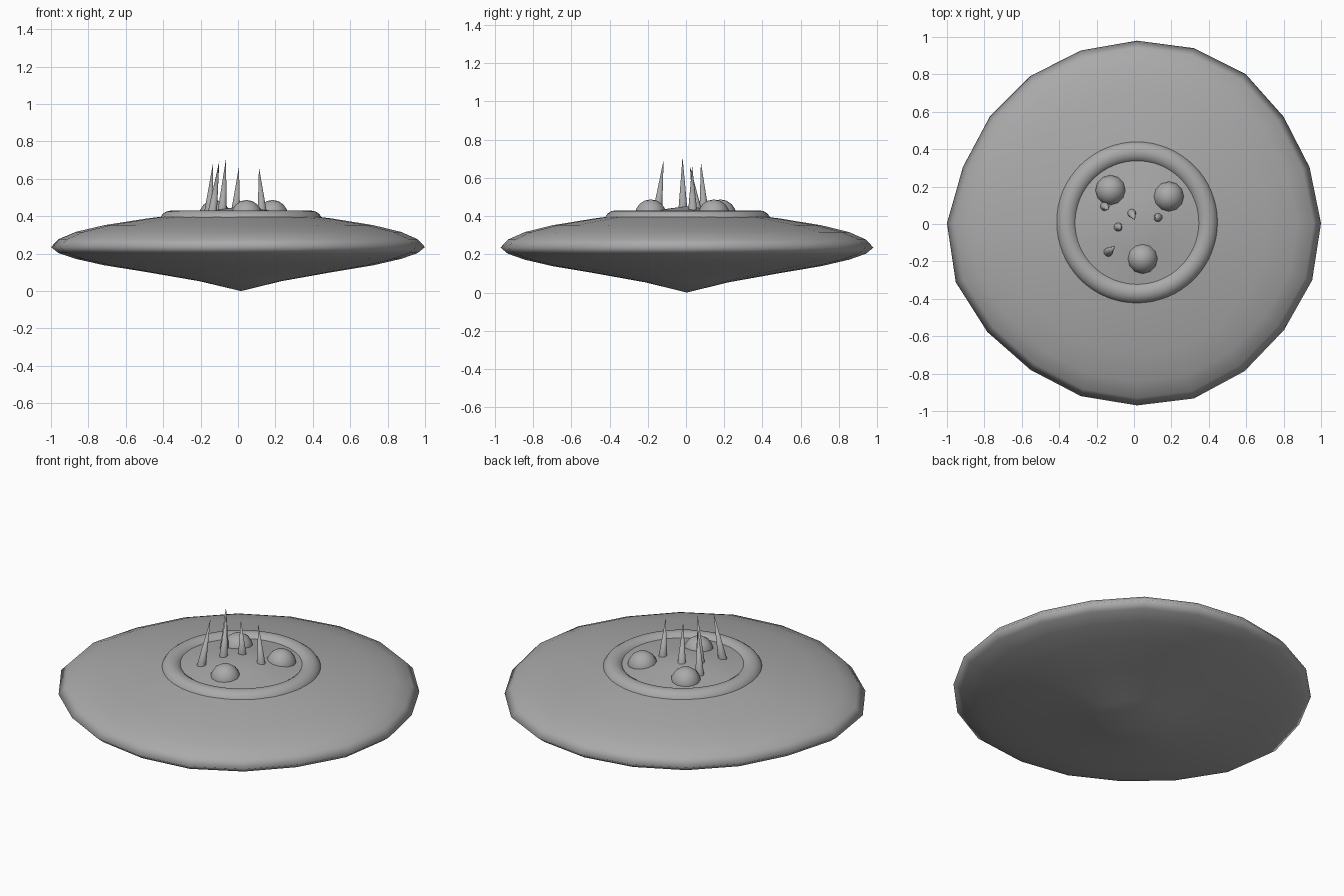
import bpy, bmesh, math
from mathutils import Vector

if "Cube" in bpy.data.objects:
    bpy.data.objects.remove(bpy.data.objects["Cube"])

CX, CY = 0.016, 0.004   # shared axis of saucer and ring

grey = bpy.data.materials.new("grey")
grey.diffuse_color = (0.4, 0.4, 0.4, 1)
grey.use_nodes = True
grey.node_tree.nodes["Principled BSDF"].inputs["Base Color"].default_value = grey.diffuse_color


def finish(name, bm, smooth=True):
    bmesh.ops.recalc_face_normals(bm, faces=bm.faces)
    for f in bm.faces:
        f.smooth = smooth
    me = bpy.data.meshes.new(name)
    bm.to_mesh(me)
    bm.free()
    me.materials.append(grey)
    ob = bpy.data.objects.new(name, me)
    bpy.context.collection.objects.link(ob)
    return ob


# Saucer body: lathed profile with a slightly uneven 20-sided rim
rim = [.984, .970, .969, .987, .984, .976, .971, .972, .972, .978,
       1.016, 1.019, .989, .969, .972, .974, .985, .978, .972, .985]
profile = [(.22, .053), (.5, .102), (.72, .138), (.87, .172), (.96, .203), (1, .235),
           (.96, .277), (.87, .316), (.72, .352), (.5, .387), (.33, .409), (.15, .432)]
bm = bmesh.new()
n = len(rim)
rings = []
for r, z in profile:
    ring = []
    for i, k in enumerate(rim):
        a = math.tau * i / n
        ring.append(bm.verts.new((CX + r * k * math.cos(a), CY + r * k * math.sin(a), z)))
    rings.append(ring)
bottom = bm.verts.new((CX, CY, 0))
top = bm.verts.new((CX, CY, .452))
for i in range(n):
    j = (i + 1) % n
    for lo, hi in zip(rings, rings[1:]):
        bm.faces.new((lo[i], lo[j], hi[j], hi[i]))
    bm.faces.new((bottom, rings[0][j], rings[0][i]))
    bm.faces.new((top, rings[-1][i], rings[-1][j]))
finish("saucer_body", bm)

# Raised ring on top
bm = bmesh.new()
R, r, N, M = .376, .06, 64, 16
grid = [[bm.verts.new((CX + (R + r * math.cos(b)) * math.cos(a),
                       CY + .004 + (R + r * math.cos(b)) * math.sin(a),
                       .37 + r * math.sin(b)))
         for b in (math.tau * m / M for m in range(M))]
        for a in (math.tau * i / N for i in range(N))]
for i in range(N):
    for m in range(M):
        bm.faces.new((grid[i][m], grid[(i + 1) % N][m],
                      grid[(i + 1) % N][(m + 1) % M], grid[i][(m + 1) % M]))
finish("top_ring", bm)

# Three round domes
for i, (x, y) in enumerate([(-.125, .18), (.185, .146), (.046, -.185)]):
    bm = bmesh.new()
    bmesh.ops.create_uvsphere(bm, u_segments=12, v_segments=8, radius=.083)
    bmesh.ops.translate(bm, verts=bm.verts, vec=(x, y, .404))
    finish(f"dome_{i + 1}", bm)

# Five thin leaning spikes: base and tip
spikes = [((-.157, .095), (-.134, .078, .682)), ((-.014, .062), (.005, .020, .663)),
          ((.13, .035), (.112, .032, .663)), ((-.086, -.016), (-.064, -.018, .71)),
          ((-.138, -.15), (-.1, -.117, .695))]
for i, ((x, y), tip) in enumerate(spikes):
    bm = bmesh.new()
    tip_v = bm.verts.new(Vector(tip))
    base = [bm.verts.new((x + .025 * math.cos(a), y + .025 * math.sin(a), .415))
            for a in (math.tau * k / 12 for k in range(12))]
    for k in range(12):
        bm.faces.new((base[k], base[(k + 1) % 12], tip_v))
    cap = bm.faces.new(base[::-1])
    ob = finish(f"spike_{i + 1}", bm)
    ob.data.polygons[12].use_smooth = False
